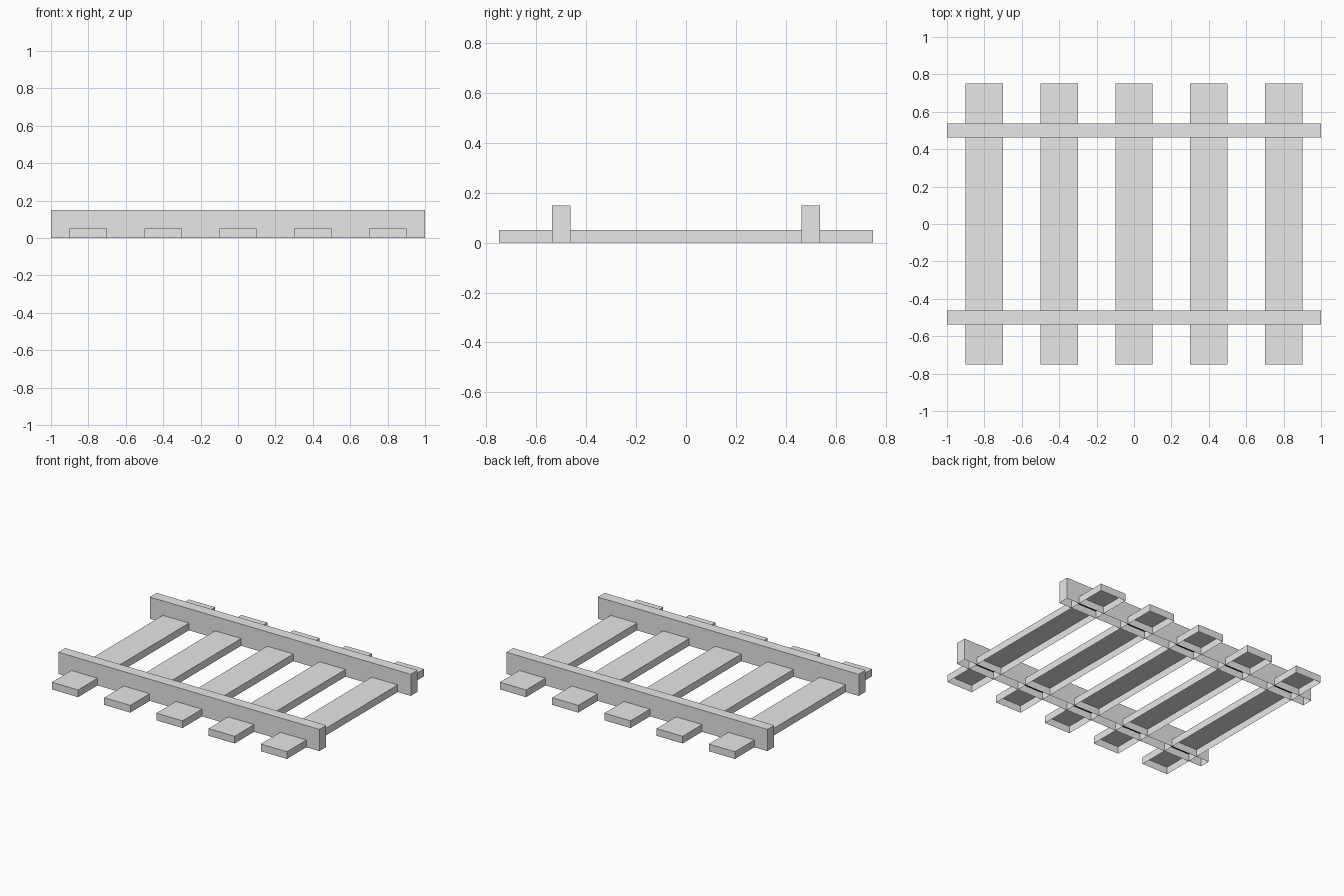
import bpy, bmesh

if "Cube" in bpy.data.objects:
    bpy.data.objects.remove(bpy.data.objects["Cube"])

RAIL_Y, RAIL_W = 0.5, 0.075


def material(name, v):
    m = bpy.data.materials.new(name)
    m.diffuse_color = (v, v, v, 1)
    m.use_nodes = True
    m.node_tree.nodes["Principled BSDF"].inputs["Base Color"].default_value = m.diffuse_color
    return m


grey = material("plain grey", 0.8)
black = material("black", 0.0)


def open_box(name, x, y, sx, sy, height, cuts=()):
    """Box standing on z = 0 with its underside left open, optionally cut across y."""
    bm = bmesh.new()
    bmesh.ops.create_cube(bm, size=1)
    for v in bm.verts:
        v.co = (v.co.x * sx, v.co.y * sy, (v.co.z + 0.5) * height)
    bm.normal_update()
    bottom = [f for f in bm.faces if f.normal.z < -0.5]
    bmesh.ops.delete(bm, geom=bottom, context='FACES_ONLY')
    for c in cuts:
        top = [f for f in bm.faces if f.normal.z > 0.5]
        edges = {e for f in top for e in f.edges}
        bmesh.ops.bisect_plane(bm, geom=top + list(edges),
                               plane_co=(0, c, 0), plane_no=(0, 1, 0))
    # The top of a sleeper is black where it is hidden inside a rail
    if cuts:
        for f in bm.faces:
            mid = f.calc_center_median()
            inside = abs(abs(mid.y) - RAIL_Y) < RAIL_W / 2
            f.material_index = int(f.normal.z > 0.5 and inside)
    mesh = bpy.data.meshes.new(name)
    bm.to_mesh(mesh)
    bm.free()
    mesh.materials.append(grey)
    mesh.materials.append(black)
    ob = bpy.data.objects.new(name, mesh)
    ob.location = (x, y, 0)
    bpy.context.collection.objects.link(ob)


# Five sleepers running front to back
rail_sides = [s * RAIL_Y + t * RAIL_W / 2 for s in (-1, 1) for t in (-1, 1)]
for i in range(5):
    open_box(f"sleeper_{i + 1}", -0.8 + 0.4 * i, 0, 0.2, 1.5, 0.05, rail_sides)

# Two rails running left to right
for name, y in (("front_rail", -RAIL_Y), ("back_rail", RAIL_Y)):
    open_box(name, 0, y, 2.0, RAIL_W, 0.15)
